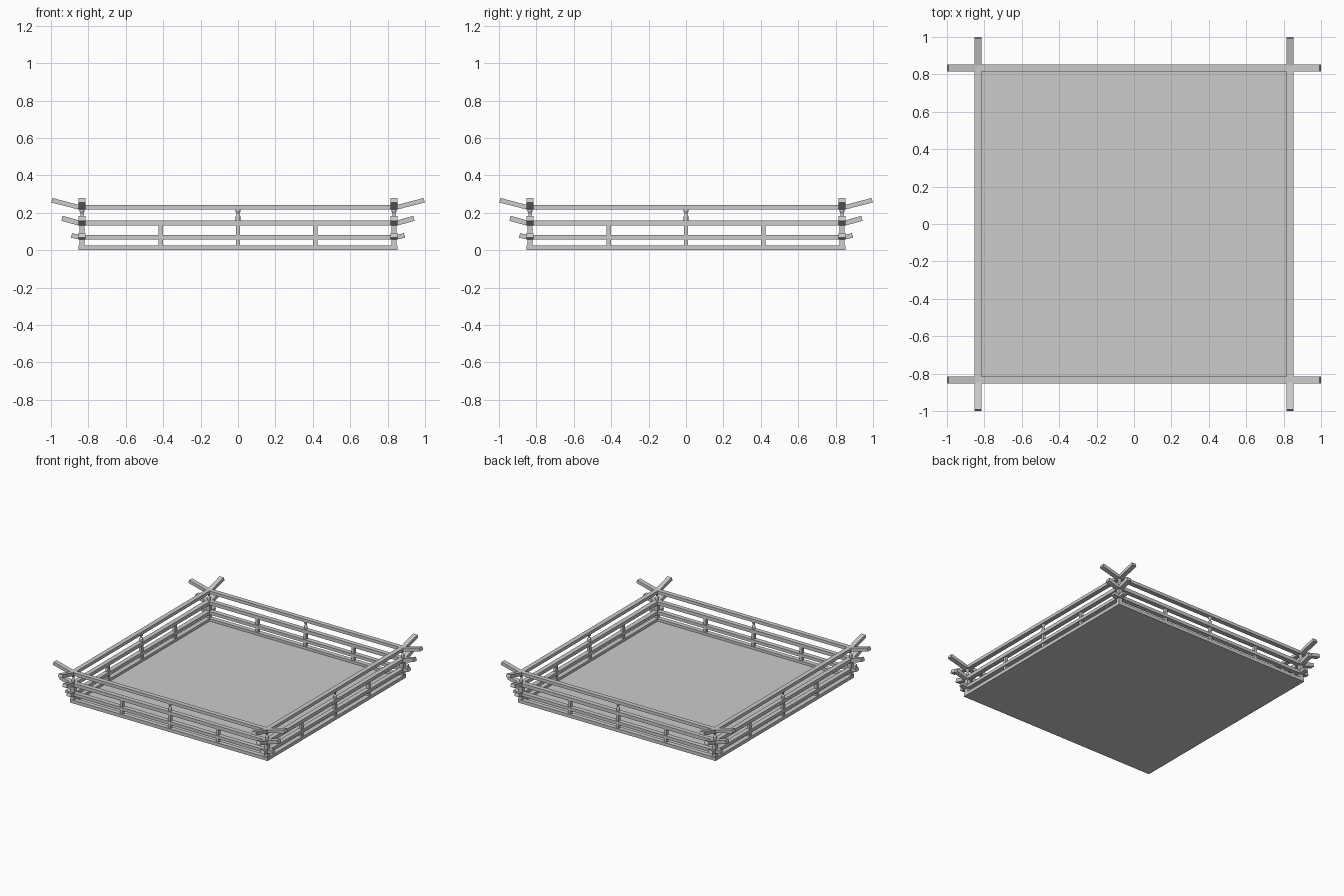
import bpy, bmesh
from math import pi
from mathutils import Matrix

if "Cube" in bpy.data.objects:
    bpy.data.objects.remove(bpy.data.objects["Cube"])

EDGE = 0.834   # centre line of the railing
BASE = 0.006   # thickness of floor plate


def finish(name, bm, turn=0.0):
    bmesh.ops.rotate(bm, verts=bm.verts, cent=(0, 0, 0), matrix=Matrix.Rotation(turn, 3, 'Z'))
    bmesh.ops.recalc_face_normals(bm, faces=bm.faces)
    mesh = bpy.data.meshes.new(name)
    bm.to_mesh(mesh)
    bm.free()
    ob = bpy.data.objects.new(name, mesh)
    bpy.context.collection.objects.link(ob)
    return ob


def box(name, x, y, z0, z1, sx, sy, turn=0.0):
    bm = bmesh.new()
    bmesh.ops.create_cube(bm, size=1, matrix=Matrix.Translation((x, y, (z0 + z1) / 2))
                          @ Matrix.Diagonal((sx, sy, z1 - z0, 1)))
    return finish(name, bm, turn)


def rail(name, z0, z1, tip, rise, turn):
    """Long beam along x whose two ends bend upward."""
    knee, lean = 0.85, 0.007
    right = [(knee, z0), (tip, z0 + rise), (tip - lean, z1 + rise), (knee - lean / 2, z1)]
    outline = right + [(-x, z) for x, z in reversed(right)]
    bm = bmesh.new()
    face = bm.faces.new([bm.verts.new((x, -EDGE - 0.018, z)) for x, z in outline])
    out = bmesh.ops.extrude_face_region(bm, geom=[face])
    moved = [g for g in out['geom'] if isinstance(g, bmesh.types.BMVert)]
    bmesh.ops.translate(bm, verts=moved, vec=(0, 0.036, 0))
    return finish(name, bm, turn)


def baluster(name, x, turn):
    """Waisted strut under the top rail."""
    profile = [(0.012, 0.155), (0.013, 0.180), (0.007, 0.190), (0.007, 0.197),
               (0.014, 0.208), (0.014, 0.218)]
    bm = bmesh.new()
    n = 12
    rings = []
    for r, z in profile:
        rings.append(bmesh.ops.create_circle(
            bm, segments=n, radius=r, matrix=Matrix.Translation((x, -EDGE, z)))['verts'])
    for a, b in zip(rings, rings[1:]):
        for i in range(n):
            j = (i + 1) % n
            bm.faces.new((a[i], a[j], b[j], b[i]))
    bm.faces.new(rings[0])
    bm.faces.new(rings[-1])
    return finish(name, bm, turn)


# Floor
box("floor_plate", 0, 0, 0, BASE, 1.704, 1.704)

# Four identical sides
for k, side in enumerate(("front", "right", "back", "left")):
    t = k * pi / 2
    box(side + "_sill", 0, -EDGE, BASE, 0.026, 1.704, 0.036, t)
    rail(side + "_lower_rail", 0.057, 0.081, 0.894, 0.010, t)
    rail(side + "_middle_rail", 0.131, 0.158, 0.944, 0.026, t)
    rail(side + "_top_rail", 0.217, 0.241, 0.999, 0.038, t)
    for x in (-0.413, 0, 0.413):
        box(side + "_post", x, -EDGE, 0.025, 0.133, 0.022, 0.022, t)
    box(side + "_corner_post", EDGE, -EDGE, 0.025, 0.158, 0.029, 0.029, t)
    baluster(side + "_baluster", 0, t)
    baluster(side + "_corner_baluster", EDGE, t)
